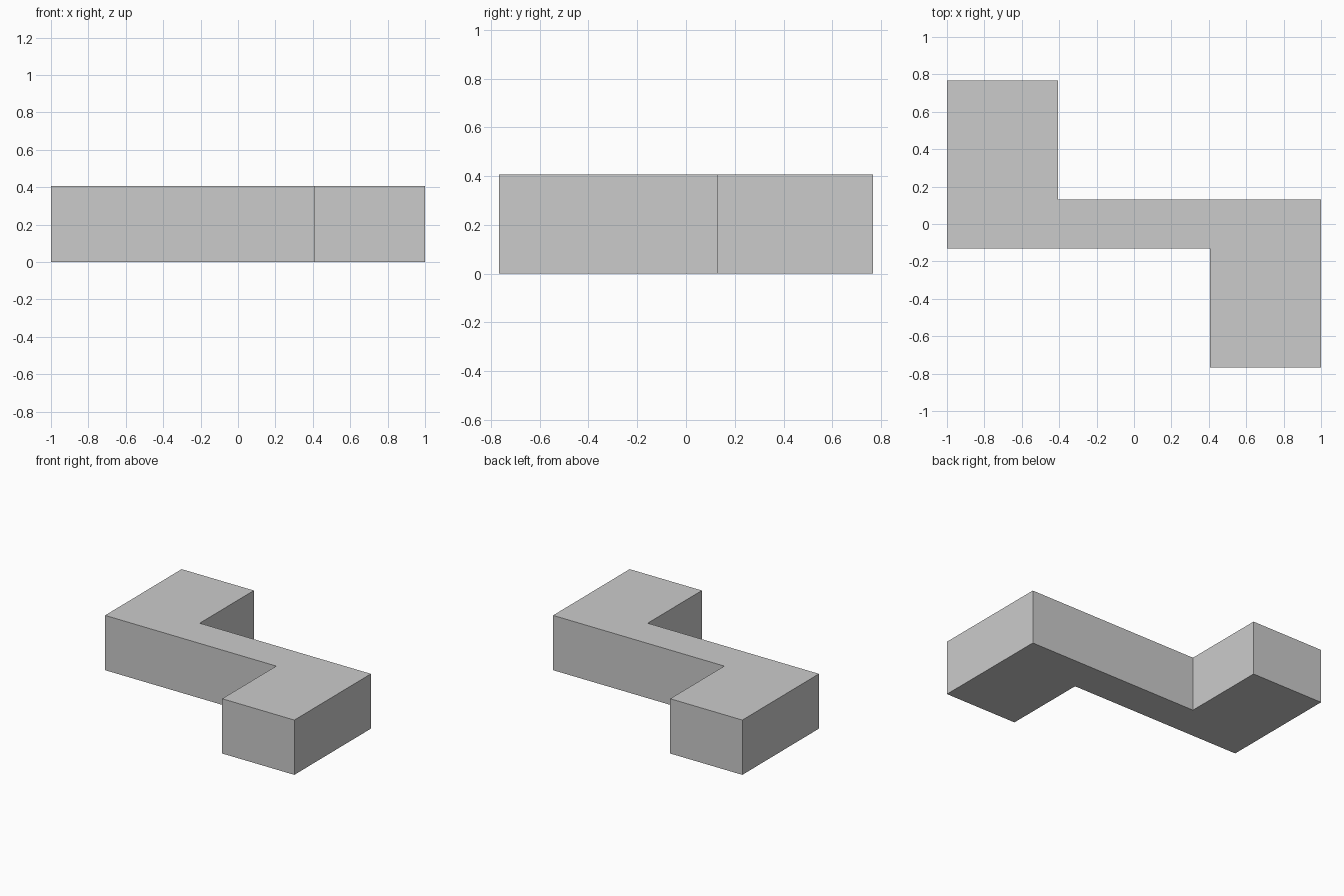
import bpy, bmesh

if "Cube" in bpy.data.objects:
    bpy.data.objects.remove(bpy.data.objects["Cube"])

HEIGHT = 0.407

# Half of the Z-shaped outline; the other half is the same turned 180 degrees
half = [(-1.0, 0.767), (-1.0, -0.132), (0.407, -0.132), (0.407, -0.767)]
outline = half + [(-x, -y) for x, y in half]

# Z-shaped block: flat profile extruded upward
bm = bmesh.new()
base = bm.faces.new([bm.verts.new((x, y, 0)) for x, y in outline])
top = bmesh.ops.extrude_face_region(bm, geom=[base], use_keep_orig=True)["geom"]
bmesh.ops.translate(bm, vec=(0, 0, HEIGHT),
                    verts=[g for g in top if isinstance(g, bmesh.types.BMVert)])
bmesh.ops.recalc_face_normals(bm, faces=bm.faces)

mesh = bpy.data.meshes.new("z_shaped_block")
bm.to_mesh(mesh)
bm.free()
block = bpy.data.objects.new("z_shaped_block", mesh)
bpy.context.collection.objects.link(block)
